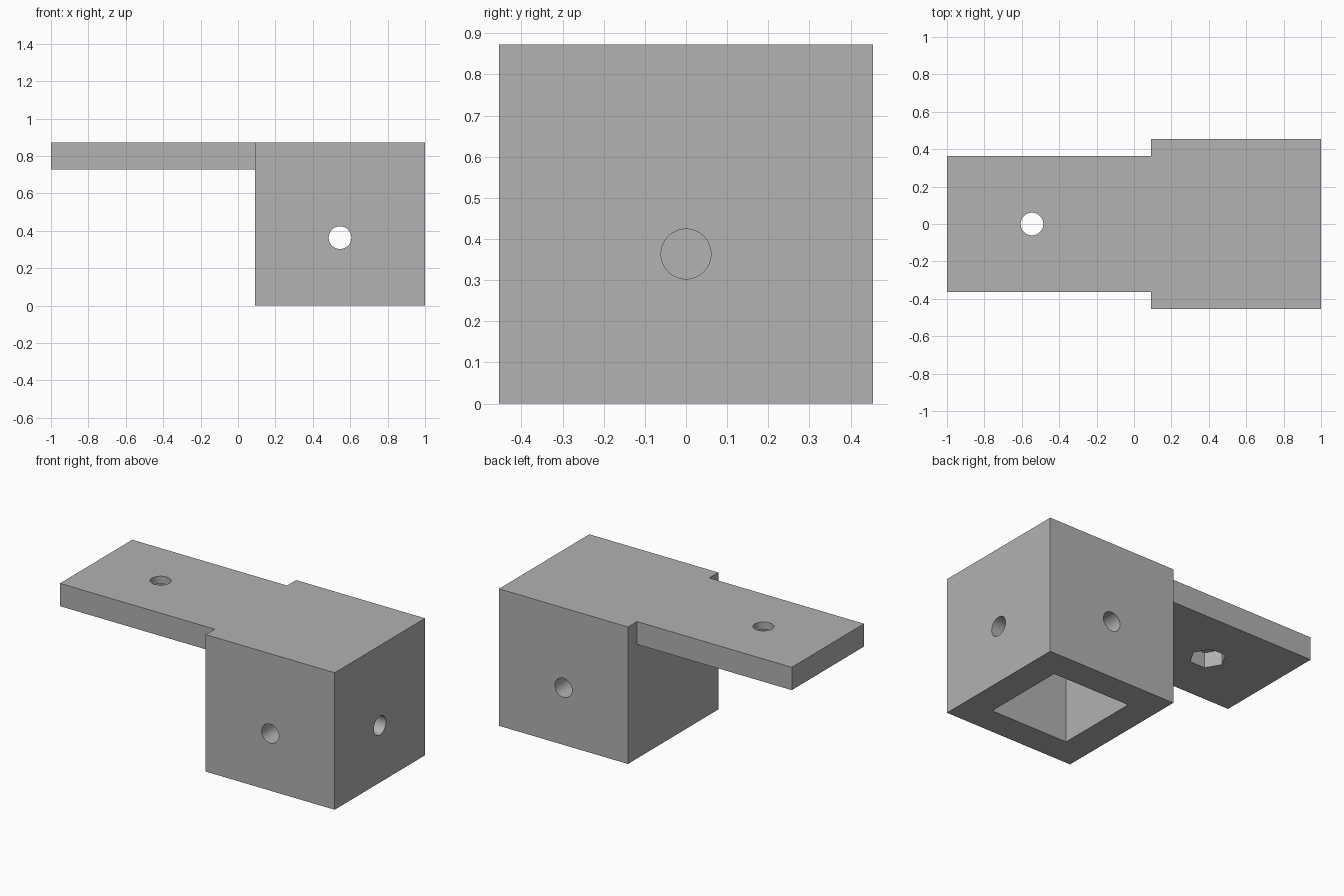
import bpy
import math

if "Cube" in bpy.data.objects:
    bpy.data.objects.remove(bpy.data.objects["Cube"], do_unlink=True)

UNIT = 2 / 66            # one millimetre of the part in model units
BOX_X = 18 * UNIT        # centre of the socket block
HOLE_Z = 12 * UNIT       # height of the side holes
ARM_X = -18 * UNIT       # centre of the arm hole
ARM_Z = 24 * UNIT        # underside of the arm
TOP = 28.8 * UNIT
HOLE_R = 2 * UNIT

grey = bpy.data.materials.new("grey")
grey.use_nodes = True
colour = (0.445, 0.445, 0.445, 1)
grey.diffuse_color = colour
grey.node_tree.nodes["Principled BSDF"].inputs["Base Color"].default_value = colour


def block(name, low, high):
    """Axis-aligned box between two corners."""
    centre = [(a + b) / 2 for a, b in zip(low, high)]
    bpy.ops.mesh.primitive_cube_add(size=1, location=centre)
    ob = bpy.context.object
    ob.name = name
    ob.scale = [b - a for a, b in zip(low, high)]
    bpy.ops.object.transform_apply(location=True, rotation=True, scale=True)
    return ob


def prism(name, sides, radius, depth, centre, rotation=(0, 0, 0)):
    """Round or hexagonal cutter."""
    bpy.ops.mesh.primitive_cylinder_add(vertices=sides, radius=radius, depth=depth,
                                        location=centre, rotation=rotation)
    ob = bpy.context.object
    ob.name = name
    bpy.ops.object.transform_apply(location=True, rotation=True, scale=True)
    return ob


def combine(target, tool, operation):
    """Apply a boolean and remove the tool."""
    tool.hide_render = True
    mod = target.modifiers.new(tool.name, "BOOLEAN")
    mod.operation = operation
    mod.solver = "EXACT"
    mod.object = tool
    bpy.context.view_layer.objects.active = target
    bpy.ops.object.modifier_apply(modifier=mod.name)
    bpy.data.objects.remove(tool, do_unlink=True)


# Socket block with the flat arm joined flush at the top
half, arm_half, socket = 15 * UNIT, 12 * UNIT, 9 * UNIT
bracket = block("bracket", (BOX_X - half, -half, 0), (BOX_X + half, half, TOP))
arm = block("arm", (-1, -arm_half, ARM_Z), (BOX_X - socket - 0.05, arm_half, TOP))
combine(bracket, arm, "UNION")

# Square socket open at the bottom
combine(bracket, block("socket", (BOX_X - socket, -socket, -0.1),
                       (BOX_X + socket, socket, ARM_Z)), "DIFFERENCE")

# Cross hole through front and back walls, and one through the outer end wall
quarter = math.pi / 2
combine(bracket, prism("cross_hole", 64, HOLE_R, 1.2, (BOX_X, 0, HOLE_Z),
                       (quarter, 0, 0)), "DIFFERENCE")
combine(bracket, prism("end_hole", 64, HOLE_R, 0.5, (BOX_X + 0.25, 0, HOLE_Z),
                       (0, quarter, 0)), "DIFFERENCE")

# Arm hole with a hexagonal nut recess below, corners pointing along the arm
combine(bracket, prism("arm_hole", 64, HOLE_R, 0.4, (ARM_X, 0, TOP - 0.08)), "DIFFERENCE")
recess_top = ARM_Z + 3.2 * UNIT
combine(bracket, prism("nut_recess", 6, 3.5 * UNIT, 0.3, (ARM_X, 0, recess_top - 0.15),
                       (0, 0, quarter)), "DIFFERENCE")

# Finish
bracket.data.materials.clear()
bracket.data.materials.append(grey)
for poly in bracket.data.polygons:
    poly.material_index = 0
bpy.ops.object.select_all(action="DESELECT")
bracket.select_set(True)
bpy.context.view_layer.objects.active = bracket
bpy.ops.object.shade_smooth_by_angle(angle=math.radians(30))
